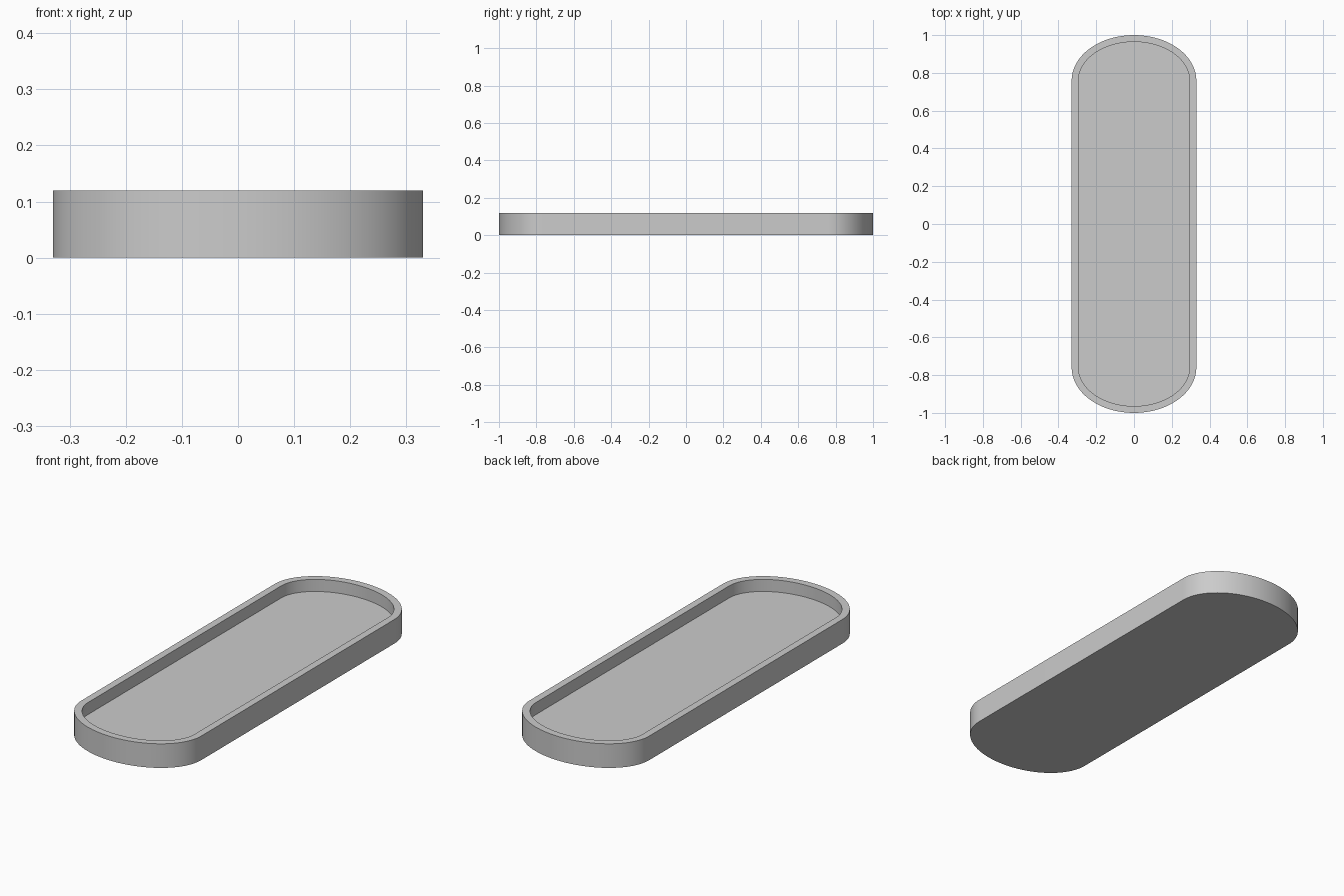
import bpy, bmesh, math

cube = bpy.data.objects.get("Cube")
if cube:
    bpy.data.objects.remove(cube, do_unlink=True)

HEIGHT, FLOOR, RIM = 0.12, 0.06, 0.036
HALF_W, HALF_L, STRAIGHT = 0.33, 1.0, 0.76
SEGMENTS = 48

grey = bpy.data.materials.new("plain_grey")
grey.use_nodes = True
colour = (0.6, 0.6, 0.6, 1)
grey.diffuse_color = colour
grey.node_tree.nodes["Principled BSDF"].inputs["Base Color"].default_value = colour


def outline(bm, inset, z):
    """Ring with straight sides and half-ellipse ends."""
    ring = []
    for end in (1, -1):
        for i in range(SEGMENTS + 1):
            a = math.pi * i / SEGMENTS
            x = (HALF_W - inset) * math.cos(a) * end
            y = (STRAIGHT + (HALF_L - inset - STRAIGHT) * math.sin(a)) * end
            ring.append(bm.verts.new((x, y, z)))
    return ring


# Tray: outer wall, flat rim, inner wall and sunken floor
bm = bmesh.new()
rings = [outline(bm, inset, z) for inset, z in
         ((0, 0), (0, HEIGHT), (RIM, HEIGHT), (RIM, FLOOR))]
for low, high in zip(rings, rings[1:]):
    for i in range(len(low)):
        j = (i + 1) % len(low)
        bm.faces.new((low[i], low[j], high[j], high[i]))
bm.faces.new(rings[0][::-1])
bm.faces.new(rings[-1])
bmesh.ops.recalc_face_normals(bm, faces=bm.faces)
mesh = bpy.data.meshes.new("tray")
bm.to_mesh(mesh)
bm.free()
mesh.materials.append(grey)

tray = bpy.data.objects.new("tray", mesh)
bpy.context.collection.objects.link(tray)
bpy.ops.object.select_all(action="DESELECT")
tray.select_set(True)
bpy.context.view_layer.objects.active = tray
bpy.ops.object.shade_smooth_by_angle(angle=math.radians(30))
